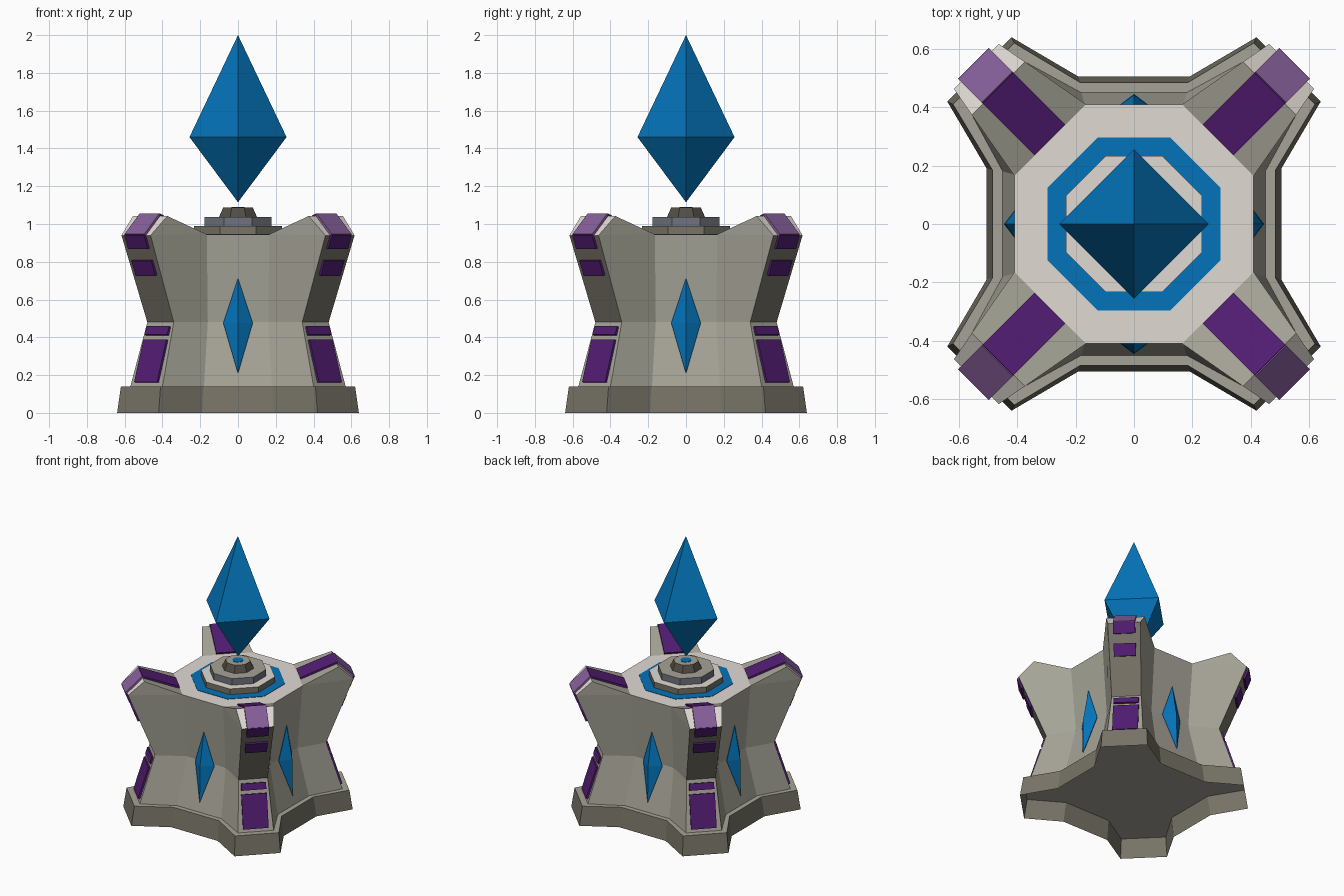
import bpy, bmesh, math
from mathutils import Vector, Matrix

if "Cube" in bpy.data.objects:
    bpy.data.objects.remove(bpy.data.objects["Cube"])


def mat(name, hexcol):
    lin = lambda c: c / 12.92 if c <= 0.04045 else ((c + 0.055) / 1.055) ** 2.4
    m = bpy.data.materials.new(name)
    m.diffuse_color = [lin(int(hexcol[i:i + 2], 16) / 255) for i in (0, 2, 4)] + [1]
    m.use_nodes = True
    m.node_tree.nodes["Principled BSDF"].inputs["Base Color"].default_value = m.diffuse_color
    return m


STONE = mat("stone", "A6A497")
DARK = mat("dark stone", "777366")
PALE = mat("pale stone", "E1DAD3")
BLUE = mat("crystal blue", "0474BA")
PURPLE = mat("purple", "521C72")
LILAC = mat("light purple", "865F9A")
SLATE = mat("slate", "70747E")
CHARCOAL = mat("charcoal stone", "524E46")


def finish(name, bm, *mats):
    bmesh.ops.recalc_face_normals(bm, faces=bm.faces)
    me = bpy.data.meshes.new(name)
    bm.to_mesh(me)
    bm.free()
    for m in mats:
        me.materials.append(m)
    ob = bpy.data.objects.new(name, me)
    bpy.context.collection.objects.link(ob)
    return ob


def star_ring(bm, s, t, a, b, z, zc=None):
    """16-point outline: side point (s,t) and corner point (a,b), fourfold symmetric."""
    zc = z if zc is None else zc
    quad = [(s, t, z), (a, b, zc), (b, a, zc), (t, s, z)]
    return [bm.verts.new(Matrix.Rotation(k * math.pi / 2, 3, 'Z') @ Vector(p))
            for k in range(4) for p in quad]


def bridge(bm, r0, r1):
    n = len(r0)
    return [bm.faces.new((r0[i], r0[(i + 1) % n], r1[(i + 1) % n], r1[i])) for i in range(n)]


# Base skirt, hollow underneath: dark sides, lighter ledge and ceiling
bm = bmesh.new()
lo = star_ring(bm, .505, .19, .64, .42, 0)
hi = star_ring(bm, .485, .185, .62, .41, .14)
bridge(bm, lo, hi)
bm.faces.new(hi).material_index = 1
finish("base", bm, DARK, STONE)

# Waisted body with four flaring horns
bm = bmesh.new()
r0 = star_ring(bm, .45, .18, .57, .40, .14)
r1 = star_ring(bm, .372, .16, .48, .34, .48)
r2 = star_ring(bm, .41, .165, .617, .463, .945, .94)
bridge(bm, r0, r1)
for i, f in enumerate(bridge(bm, r1, r2)):
    if i % 4 == 1:
        f.material_index = 1          # horn undersides
for k in range(4):                    # horn tops
    s, c, c2, s2 = r2[4 * k:4 * k + 4]
    rot = Matrix.Rotation(k * math.pi / 2, 3, 'Z')
    p = bm.verts.new(rot @ Vector((.556, .374, 1.042)))
    p2 = bm.verts.new(rot @ Vector((.374, .556, 1.042)))
    bm.faces.new((s, c, p))
    bm.faces.new((c2, s2, p2))
    bm.faces.new((s, p, p2, s2))
    bm.faces.new((p, c, c2, p2)).material_index = 2
deck = bm.faces.new([v for k in range(4) for v in (r2[4 * k], r2[4 * k + 3])])
deck.material_index = 2
finish("body", bm, STONE, DARK, PALE)


# Raised plates lying on a corner profile segment (radius, height)
def plate(name, p0, p1, z0, z1, hw, m, th=.013):
    p0, p1 = Vector(p0), Vector(p1)
    at = lambda z: p0.lerp(p1, (z - p0.y) / (p1.y - p0.y))
    d = (p1 - p0).normalized()
    n = Vector((d.y, -d.x))
    if p0.x < .45:                    # inner horn slope faces upward
        n = -n
    for k in range(4):
        bm = bmesh.new()
        rings = []
        for off in (-.004, th):
            a, b = at(z0) + n * off, at(z1) + n * off
            rings.append([bm.verts.new(v) for v in ((a.x, -hw, a.y), (a.x, hw, a.y),
                                                    (b.x, hw, b.y), (b.x, -hw, b.y))])
        bridge(bm, *rings)
        for r in rings:
            bm.faces.new(r)
        bm.transform(Matrix.Rotation(math.radians(45 + 90 * k), 4, 'Z'))
        finish(f"{name}_{k + 1}", bm, m)


FOOT, WAIST, LIP = (.686, .14), (.58, .48), (.764, .94)
PEAK, INNER = (.658, 1.042), (.407, .945)
plate("lower_long_plate", FOOT, WAIST, .16, .385, .086, PURPLE)
plate("lower_short_plate", FOOT, WAIST, .41, .455, .084, PURPLE)
plate("upper_plate", WAIST, LIP, .73, .81, .074, PURPLE)
plate("lip_plate", WAIST, LIP, .872, .945, .074, PURPLE)
plate("horn_inner_plate", INNER, PEAK, .947, 1.044, .074, PURPLE)
plate("horn_outer_plate", LIP, PEAK, .937, 1.046, .074, LILAC)


# Octagonal frustum given by apothems
def octagon(name, a0, a1, z0, z1, side, top):
    bm = bmesh.new()
    rings = [[bm.verts.new((a / math.cos(math.pi / 8) * math.cos((i + .5) * math.pi / 4),
                            a / math.cos(math.pi / 8) * math.sin((i + .5) * math.pi / 4), z))
              for i in range(8)] for a, z in ((a0, z0), (a1, z1))]
    bridge(bm, *rings)
    bm.faces.new(rings[0])
    bm.faces.new(rings[1]).material_index = 1
    finish(name, bm, side, top)


octagon("glow_ring", .297, .297, .94, .948, BLUE, BLUE)
octagon("pedestal_lower", .233, .233, .945, .99, DARK, PALE)
octagon("pedestal_middle", .177, .177, .99, 1.038, SLATE, STONE)
octagon("pedestal_upper", .10, .078, 1.038, 1.088, CHARCOAL, STONE)
octagon("pedestal_glow", .035, .035, 1.085, 1.091, BLUE, BLUE)


# Four-sided crystals; tips are (y, z) so side crystals follow the bent wall
def crystal(name, centre, rx, ry, tips, angle=0):
    bm = bmesh.new()
    x, y, z = centre
    mid = [bm.verts.new(v) for v in ((x + rx, y, z), (x, y + ry, z), (x - rx, y, z), (x, y - ry, z))]
    for ty, tz in tips:
        tip = bm.verts.new((x, ty, tz))
        for i in range(4):
            bm.faces.new((mid[i], mid[(i + 1) % 4], tip))
    bm.transform(Matrix.Rotation(angle, 4, 'Z'))
    finish(name, bm, BLUE)


crystal("floating_crystal", (0, 0, 1.46), .257, .257, ((0, 2.0), (0, 1.115)))
for k in range(4):
    crystal(f"side_crystal_{k + 1}", (0, -.386, .475), .078, .056,
            ((-.397, .713), (-.446, .208)), k * math.pi / 2)
